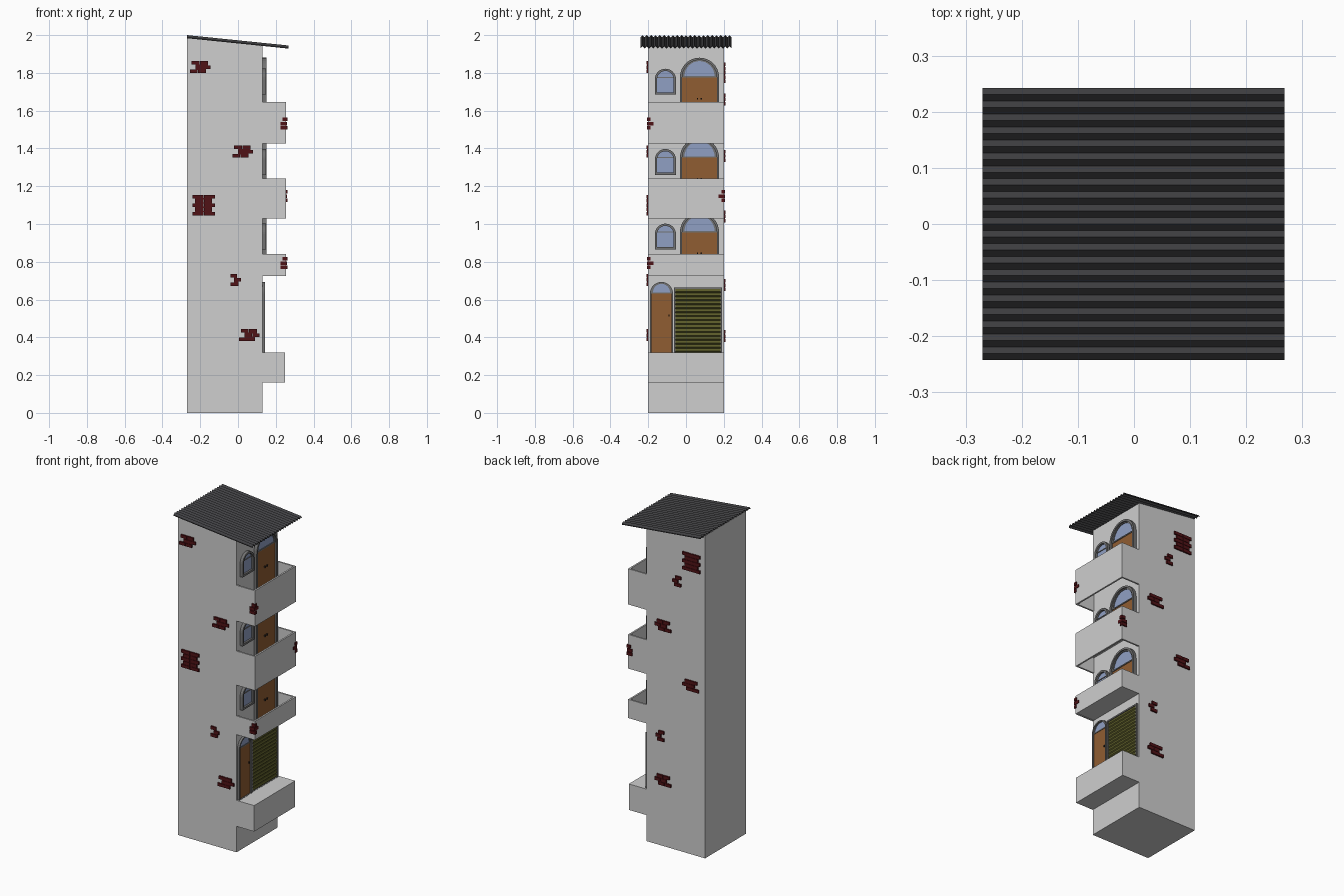
import bpy, bmesh, math
from mathutils import Vector

if "Cube" in bpy.data.objects:
    bpy.data.objects.remove(bpy.data.objects["Cube"])


def material(name, r, g, b):
    m = bpy.data.materials.new(name)
    m.diffuse_color = (r, g, b, 1)
    m.use_nodes = True
    m.node_tree.nodes["Principled BSDF"].inputs["Base Color"].default_value = m.diffuse_color
    return m


WALL = material("wall_grey", 0.62, 0.62, 0.62)
FRAME = material("frame_grey", 0.17, 0.17, 0.17)
WOOD = material("door_brown", 0.28, 0.11, 0.032)
GLASS = material("glass_blue", 0.28, 0.35, 0.55)
OLIVE = material("shutter_olive", 0.11, 0.11, 0.023)
BRICK = material("brick_red", 0.08, 0.006, 0.008)
ROOF = material("roof_dark", 0.05, 0.05, 0.054)
METAL = material("handle_dark", 0.03, 0.02, 0.015)


def finish(name, bm, mat):
    bmesh.ops.recalc_face_normals(bm, faces=bm.faces)
    me = bpy.data.meshes.new(name)
    bm.to_mesh(me)
    bm.free()
    me.materials.append(mat)
    ob = bpy.data.objects.new(name, me)
    bpy.context.collection.objects.link(ob)
    return ob


def add_prism(bm, pts, offset):
    """Closed solid from a planar loop pushed along offset."""
    off = Vector(offset)
    a = [bm.verts.new(p) for p in pts]
    b = [bm.verts.new(Vector(p) + off) for p in pts]
    bm.faces.new(a)
    bm.faces.new(b[::-1])
    n = len(pts)
    for i in range(n):
        j = (i + 1) % n
        bm.faces.new((a[i], b[i], b[j], a[j]))


def add_box(bm, x0, x1, y0, y1, z0, z1):
    add_prism(bm, [(x0, y0, z0), (x1, y0, z0), (x1, y1, z0), (x0, y1, z0)],
              (0, 0, z1 - z0))


def boxes(name, mat, *dims):
    bm = bmesh.new()
    for d in dims:
        add_box(bm, *d)
    return finish(name, bm, mat)


def arch(cy, r, bottom, spring, n=16):
    """Round-headed outline in (y, z)."""
    pts = [(cy - r, bottom), (cy + r, bottom)]
    for i in range(n + 1):
        t = math.pi * i / n
        pts.append((cy + r * math.cos(t), spring + r * math.sin(t)))
    return pts


def plate(name, mat, pts, x0, x1):
    bm = bmesh.new()
    add_prism(bm, [(x0, y, z) for y, z in pts], (x1 - x0, 0, 0))
    return finish(name, bm, mat)


def ring(name, mat, outer, inner, x0, x1):
    """Frame between two outlines with the same number of points."""
    bm = bmesh.new()
    loops = [[bm.verts.new((x, y, z)) for y, z in o]
             for o, x in ((outer, x0), (outer, x1), (inner, x1), (inner, x0))]
    n = len(outer)
    for k in range(4):
        a, b = loops[k], loops[(k + 1) % 4]
        for i in range(n):
            j = (i + 1) % n
            bm.faces.new((a[i], a[j], b[j], b[i]))
    return finish(name, bm, mat)


FX = 0.13  # plane of the facade with the doors

# Tower body with sloping top
bm = bmesh.new()
add_prism(bm, [(-0.27, -0.2, 0), (FX, -0.2, 0), (FX, -0.2, 1.942), (-0.27, -0.2, 1.988)],
          (0, 0.4, 0))
finish("tower_body", bm, WALL)

# Corrugated sloping roof sheet
bm = bmesh.new()
waves, half = 21, 0.242
step = 2 * half / (2 * waves)
top = [(-half + i * step, 2.0 if i % 2 else 1.9885) for i in range(2 * waves + 1)]
lower = [(y, z - 0.005) for y, z in reversed(top)]
add_prism(bm, [(-0.27, y, z) for y, z in top + lower], (0.538, 0, -0.055))
finish("roof_sheet", bm, ROOF)

# Entrance landing and balconies: (bottom, floor, rim)
boxes("entrance_landing", WALL, (FX, 0.25, -0.2, 0.2, 0.16, 0.32))
T = 0.01
levels = [(0.725, 0.727, 0.84), (1.03, 1.125, 1.24), (1.425, 1.535, 1.645)]
for i, (z0, fl, z1) in enumerate(levels):
    boxes(f"balcony_{i + 1}", WALL,
          (0.255 - T, 0.255, -0.2, 0.2, z0, z1),
          (FX, 0.255 - T, -0.2, -0.2 + T, z0, z1),
          (FX, 0.255 - T, 0.2 - T, 0.2, z0, z1),
          (FX, 0.255 - T, -0.2 + T, 0.2 - T, fl, fl + 0.01))


def arched_door(name, cy, r, bottom, spring, depth, rim, handles):
    g = r - rim          # door half width
    h = g - rim          # glass radius
    ring(name + "_frame", FRAME, arch(cy, r, bottom, spring),
         arch(cy, g, bottom + 0.001, spring), FX, FX + depth)
    plate(name + "_leaf", WOOD, arch(cy, g, bottom, spring, 1)[:4], FX, FX + depth * 0.4)
    ring(name + "_fanlight_frame", FRAME, arch(cy, g, spring - 0.001, spring),
         arch(cy, h, spring + 0.006, spring + 0.006), FX, FX + depth * 0.6)
    plate(name + "_fanlight", GLASS, arch(cy, h, spring + 0.006, spring + 0.006),
          FX, FX + depth * 0.35)
    boxes(name + "_handle", METAL,
          *[(FX, FX + depth * 0.4 + 0.008, y - 0.003, y + 0.003, z - 0.005, z + 0.005)
            for y, z in handles])


def arched_window(name, cy, r, bottom, spring):
    outer, inner = arch(cy, r, bottom, spring), arch(cy, r - 0.012, bottom + 0.012, spring)
    ring(name + "_frame", FRAME, outer, inner, FX, FX + 0.018)
    plate(name + "_glass", GLASS, inner, FX, FX + 0.006)
    boxes(name + "_bar", FRAME,
          (FX, FX + 0.01, cy - r + 0.01, cy + r - 0.01, spring + 0.008, spring + 0.013))


# Balcony doors and windows
for i, ((z0, fl, z1), base) in enumerate(zip(levels, (0.865, 1.26, 1.685))):
    arched_door(f"balcony_door_{i + 1}", 0.0715, 0.1035, fl + 0.01, base + 0.092, 0.02, 0.012,
                [(0.061, base - 0.022), (0.081, base - 0.022)])
    arched_window(f"window_{i + 1}", -0.109, 0.056, base, base + 0.081)

# Entrance door
arched_door("entrance_door", -0.13, 0.061, 0.32, 0.632, 0.014, 0.008, [(-0.09, 0.515)])

# Garage shutter: frame and angled slats
y0, y1, zt = -0.064, 0.191, 0.665
ring("shutter_frame", FRAME, [(y0, 0.32), (y1, 0.32), (y1, zt), (y0, zt)],
     [(y0 + 0.009, 0.321), (y1 - 0.009, 0.321), (y1 - 0.009, zt - 0.009), (y0 + 0.009, zt - 0.009)],
     FX, FX + 0.011)
bm = bmesh.new()
slats = 16
p = (zt - 0.009 - 0.32) / slats
for k in range(slats):
    z = 0.32 + k * p
    add_prism(bm, [(FX, y0 + 0.008, z), (FX + 0.002, y0 + 0.008, z),
                   (FX + 0.009, y0 + 0.008, z + 0.007), (FX + 0.006, y0 + 0.008, z + p),
                   (FX, y0 + 0.008, z + p)], (0, y1 - y0 - 0.016, 0))
finish("shutter_slats", bm, OLIVE)

# Exposed brick patches: each row is (start, end) relative to the centre
BIG = [(-0.06, 0.06), (-0.045, 0.045), (-0.06, 0.06), (-0.045, 0.045), (-0.06, 0.06)]
MID = [(-0.045, 0.04), (-0.025, 0.055), (-0.055, 0.03)]
SMALL = [(-0.028, 0.008), (-0.008, 0.028), (-0.028, 0.015)]
PITCH, BH = 0.0225, 0.0185


def patch(name, side, cx, cz, rows):
    bm = bmesh.new()
    ya, yb = sorted((side * 0.198, side * 0.209))
    for k, (a, b) in enumerate(rows):
        z = cz + ((len(rows) - 1) / 2 - k) * PITCH
        mid = (a + b) / 2
        spans = [(a, mid - 0.001), (mid + 0.001, b)] if b - a > 0.06 else [(a, b)]
        for s, e in spans:
            add_box(bm, cx + s, cx + e, ya, yb, z - BH / 2, z + BH / 2)
        if k:  # mortar joint strip linking neighbouring rows
            lo, hi = max(a, rows[k - 1][0]), min(b, rows[k - 1][1])
            add_box(bm, cx + lo, cx + hi, min(ya, yb) + 0.003, max(ya, yb) - 0.003,
                    z + BH / 2 - 0.001, z + PITCH - BH / 2 + 0.001)
    finish(name, bm, BRICK)


for i, (cx, cz, rows) in enumerate([(-0.2, 1.83, MID), (0.025, 1.383, MID), (-0.182, 1.10, BIG),
                                    (-0.013, 0.704, SMALL), (0.06, 0.412, MID)]):
    patch(f"front_bricks_{i + 1}", -1, cx, cz, rows)
for i, (cx, cz, rows) in enumerate([(-0.18, 1.80, BIG), (-0.08, 1.66, SMALL), (0.015, 1.36, MID),
                                    (-0.175, 1.04, MID), (0.035, 0.677, SMALL), (0.015, 0.407, MID)]):
    patch(f"back_bricks_{i + 1}", 1, cx, cz, rows)

# Bricks wrapping the balcony corners
for i, (side, cz) in enumerate([(-1, 0.793), (1, 1.147), (-1, 1.532)]):
    dims = []
    for k, (dx, dy) in enumerate([(0.025, 0.02), (0.035, 0.036), (0.037, 0.018)]):
        z = cz + (1 - k) * PITCH
        edge = 0.261 if k != 1 else 0.259
        ya, yb = sorted((side * 0.207, side * (0.207 - dy)))
        za, zb = z - BH / 2, z + BH / 2
        inner = sorted((side * 0.199, side * 0.207))
        dims.append((edge - dx, edge, *inner, za, zb))
        dims.append((0.254, edge, ya, yb, za, zb))
    boxes(f"corner_bricks_{i + 1}", BRICK, *dims)
